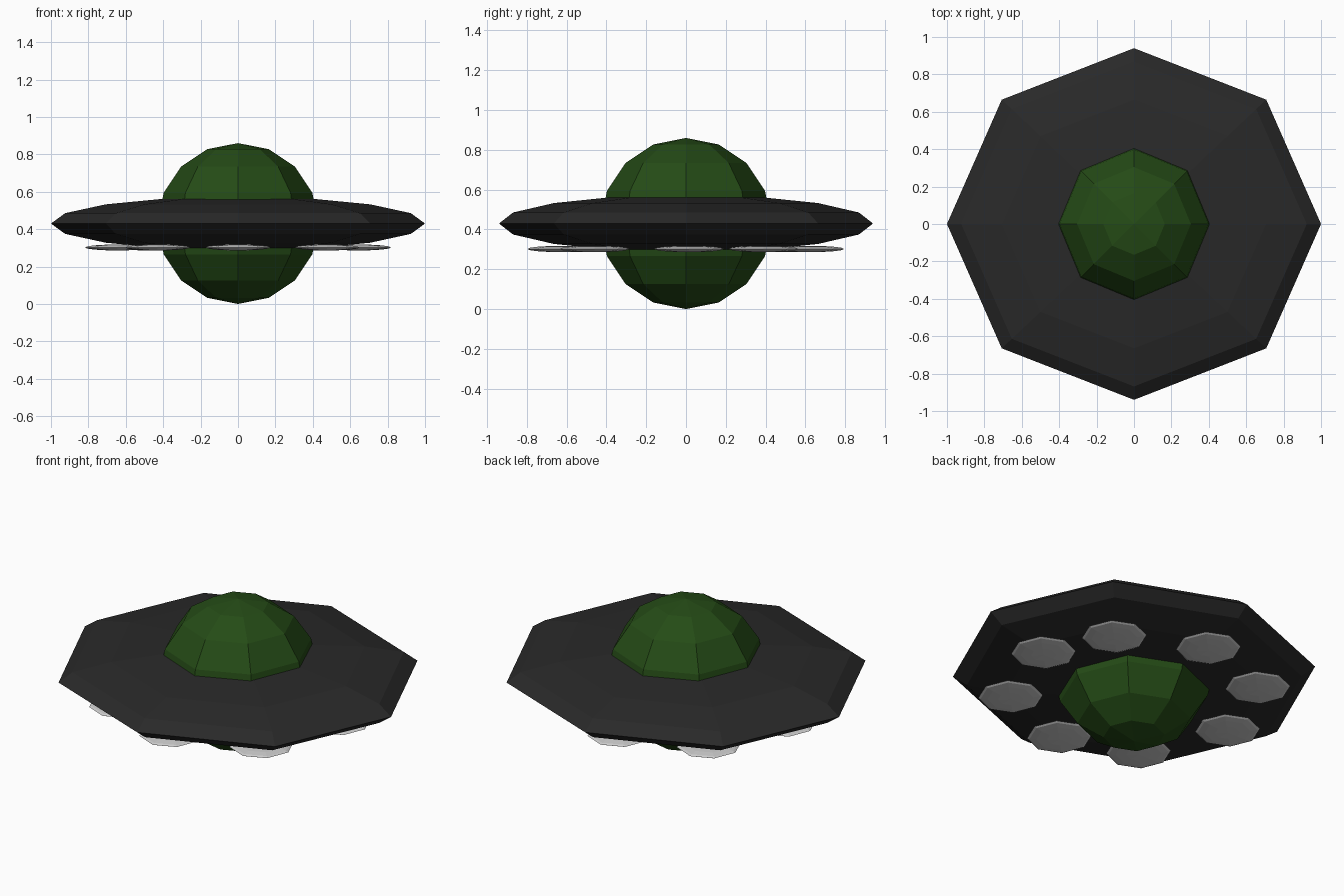
import bpy

if "Cube" in bpy.data.objects:
    bpy.data.objects.remove(bpy.data.objects["Cube"])


def material(name, rgb):
    m = bpy.data.materials.new(name)
    m.diffuse_color = (*rgb, 1)
    m.use_nodes = True
    m.node_tree.nodes["Principled BSDF"].inputs["Base Color"].default_value = m.diffuse_color
    return m


def faceted_ellipsoid(name, centre, radii, mat=None):
    # eight-sided, eight-ring flat-shaded sphere squashed to the given radii
    bpy.ops.mesh.primitive_uv_sphere_add(segments=8, ring_count=8, radius=1, location=centre)
    ob = bpy.context.object
    ob.name = name
    ob.scale = radii
    bpy.ops.object.transform_apply(location=False, rotation=False, scale=True)
    if mat:
        ob.data.materials.append(mat)
    return ob


hull_black = material("hull_black", (0.022, 0.022, 0.022))
cabin_green = material("cabin_green", (0.018, 0.07, 0.008))

# Saucer hull and the ball cabin through its middle
faceted_ellipsoid("saucer_hull", (0, 0, 0.43), (1.0, 0.94, 0.145), hull_black)
faceted_ellipsoid("cabin_sphere", (0, 0, 0.43), (0.43, 0.43, 0.43), cabin_green)

# Ring of thin landing lights under the hull, slightly uneven as placed by hand
lights = [(0.645, 0.015), (0.465, 0.39), (0, 0.62), (-0.475, 0.465),
          (-0.645, 0.01), (-0.43, -0.475), (0, -0.622), (0.477, -0.46)]
for i, (x, y) in enumerate(lights):
    faceted_ellipsoid(f"under_light_{i + 1}", (x, y, 0.302), (0.173, 0.175, 0.016))
